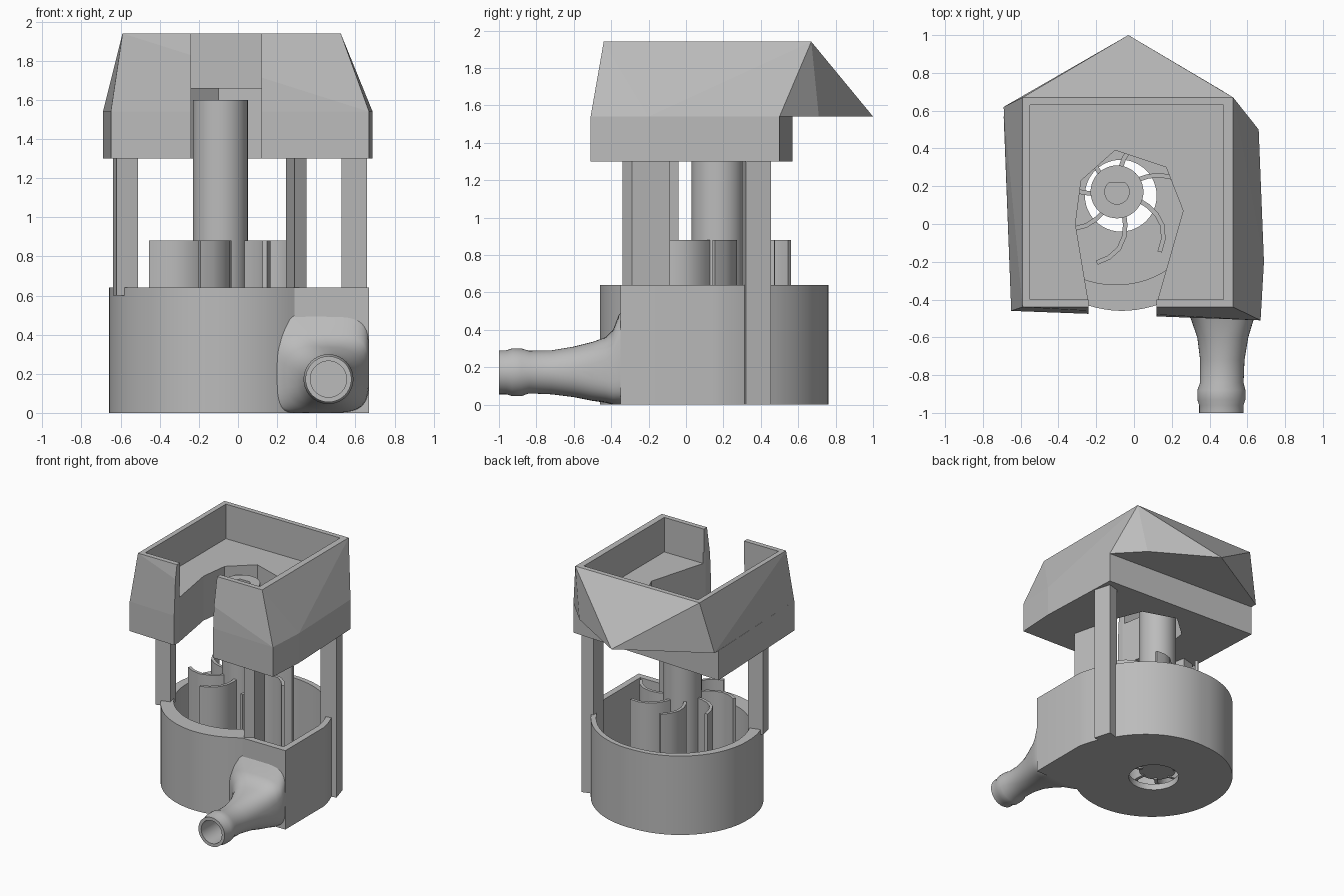
import bpy, bmesh, math
from mathutils import Vector

cube = bpy.data.objects.get("Cube")
if cube:
    bpy.data.objects.remove(cube, do_unlink=True)

gray = bpy.data.materials.new("plain gray")
gray.use_nodes = True
gray.diffuse_color = (0.5, 0.5, 0.5, 1)
gray.node_tree.nodes["Principled BSDF"].inputs["Base Color"].default_value = (0.5, 0.5, 0.5, 1)


def finish(name, bm, smooth=False):
    bmesh.ops.recalc_face_normals(bm, faces=bm.faces)
    mesh = bpy.data.meshes.new(name)
    bm.to_mesh(mesh)
    bm.free()
    mesh.materials.append(gray)
    obj = bpy.data.objects.new(name, mesh)
    bpy.context.collection.objects.link(obj)
    if smooth:
        bpy.ops.object.select_all(action='DESELECT')
        obj.select_set(True)
        bpy.context.view_layer.objects.active = obj
        bpy.ops.object.shade_smooth_by_angle(angle=math.radians(30))
    return obj


def prism(name, pts, z0, z1, smooth=False):
    """Upright solid with the footprint pts."""
    bm = bmesh.new()
    base = bm.faces.new([bm.verts.new((x, y, z0)) for x, y in pts])
    ext = bmesh.ops.extrude_face_region(bm, geom=[base])
    bmesh.ops.translate(bm, vec=(0, 0, z1 - z0),
                        verts=[g for g in ext["geom"] if isinstance(g, bmesh.types.BMVert)])
    return finish(name, bm, smooth)


def rect(x0, x1, y0, y1):
    return [(x0, y0), (x1, y0), (x1, y1), (x0, y1)]


def circle(cx, cy, r, n=48):
    return [(cx + r * math.cos(2 * math.pi * i / n), cy + r * math.sin(2 * math.pi * i / n))
            for i in range(n)]


def hull(name, rings):
    bm = bmesh.new()
    for pts, z in rings:
        for x, y in pts:
            bm.verts.new((x, y, z))
    bmesh.ops.convex_hull(bm, input=bm.verts)
    return finish(name, bm)


def cut(obj, cutter, op='DIFFERENCE'):
    mod = obj.modifiers.new(cutter.name, 'BOOLEAN')
    mod.operation, mod.solver, mod.object = op, 'EXACT', cutter
    bpy.context.view_layer.update()
    done = bpy.data.meshes.new_from_object(obj.evaluated_get(bpy.context.evaluated_depsgraph_get()))
    obj.modifiers.clear()
    obj.data = done
    bpy.data.objects.remove(cutter, do_unlink=True)


def spiral(cx, cy, keys, step=4):
    """Points at radii interpolated between (degrees, radius) keys."""
    pts = []
    for (a0, r0), (a1, r1) in zip(keys, keys[1:]):
        n = max(1, round(abs(a1 - a0) / step))
        for i in range(n):
            t = i / n
            a, r = math.radians(a0 + (a1 - a0) * t), r0 + (r1 - r0) * t
            pts.append((cx + r * math.cos(a), cy + r * math.sin(a)))
    return pts


# Spiral pump casing, open on top
CX, CY = -0.07, 0.15
outer = spiral(CX, CY, [(-54, .61), (-90, .61), (-180, .59), (-270, .61), (-335, .68), (-360, .74)])
outer += [(.67, .15), (.67, -.35), (.29, -.35)]
inner = spiral(CX, CY, [(-54, .46), (-90, .47), (-180, .52), (-270, .57), (-335, .64), (-360, .69)])
inner += [(.62, .15), (.62, -.30), (.36, -.30)]
casing = prism("pump_casing", outer, 0, .64)
cut(casing, prism("casing_cavity", inner, .05, .8))
cut(casing, prism("inlet_hole", circle(CX, CY, .19), -.1, .2))
bpy.context.view_layer.objects.active = casing
casing.select_set(True)
bpy.ops.object.shade_smooth_by_angle(angle=math.radians(25))

# Outlet: flared loft into a barbed hose nozzle with an open bore
sections = [  # y, left, right, bottom, top, squareness
    (-.31, .10, .67, .0, .54, 5), (-.36, .13, .67, .0, .48, 4.5), (-.39, .19, .665, .0, .40, 3.8),
    (-.43, .25, .655, .01, .36, 3.2), (-.50, .30, .635, .02, .335, 2.7), (-.60, .335, .605, .04, .31, 2.2),
    (-.72, .35, .585, .055, .29, 2), (-.84, .35, .58, .06, .288, 2), (-.88, .335, .59, .045, .3, 2),
    (-.93, .335, .59, .045, .3, 2), (-.96, .345, .58, .055, .29, 2), (-1.0, .345, .58, .055, .29, 2),
    (-1.0, .37, .555, .08, .265, 2), (-.45, .37, .555, .08, .265, 2)]
bm = bmesh.new()
SIDES = 40
rings = []
for y, x0, x1, z0, z1, p in sections:
    ring = []
    for i in range(SIDES):
        a = 2 * math.pi * i / SIDES
        c, s = math.cos(a), math.sin(a)
        ring.append(bm.verts.new(((x0 + x1) / 2 + (x1 - x0) / 2 * math.copysign(abs(c) ** (2 / p), c), y,
                                  (z0 + z1) / 2 + (z1 - z0) / 2 * math.copysign(abs(s) ** (2 / p), s))))
    rings.append(ring)
for a, b in zip(rings, rings[1:]):
    for i in range(SIDES):
        j = (i + 1) % SIDES
        bm.faces.new((a[i], a[j], b[j], b[i]))
bm.faces.new(rings[-1])
bm.faces.new(rings[0])
nozzle = finish("outlet_nozzle", bm, True)
cut(nozzle, prism("nozzle_trim", inner, .05, .8))
cut(nozzle, prism("nozzle_trim_round", circle(CX, CY, .55), -.1, .8))

# Shaft with a flat-sided socket in the top
SX, SY = -0.09, 0.17
shaft = prism("shaft", circle(SX, SY, .14), .06, 1.6, True)
socket = [(x, min(y, SY + .05)) for x, y in circle(SX, SY, .065, 32)]
cut(shaft, prism("shaft_socket", socket, 1.35, 1.8))

# Curved impeller blades around the shaft
blade_path = [(-72, .12), (-76, .18), (-81, .24), (-88, .30), (-97, .35), (-106, .39)]
for k in range(7):
    mid = [Vector((SX + r * math.cos(math.radians(a + k * 360 / 7)),
                   SY + r * math.sin(math.radians(a + k * 360 / 7)))) for a, r in blade_path]
    sides = []
    for i, p in enumerate(mid):
        d = (mid[min(i + 1, len(mid) - 1)] - mid[max(i - 1, 0)]).normalized()
        sides.append((p, Vector((-d.y, d.x)) * .012))
    loop = [tuple(p + n) for p, n in sides] + [tuple(p - n) for p, n in reversed(sides)]
    prism("impeller_blade_%d" % (k + 1), loop, .05, .88, True)

# Three support legs between casing and head
prism("leg_back", [(.53, .30), (.66, .32), (.62, .455), (.53, .43)], 0, 1.32)
prism("leg_right", [(-.62, -.17), (-.51, -.14), (-.53, -.04), (-.64, -.07)], .6, 1.32)
prism("leg_front", [(.29, -.34), (.35, -.29), (.30, -.085), (.245, -.14)], .05, 1.32)

# Faceted motor holder: lower slab, then a taper up to a square rim
front = [(-.65, -.46), (.67, -.51), (.688, -.2), (.66, .5)]
head = hull("motor_holder", [(front + [(-.69, .57)], 1.3), (front + [(-.69, .57)], 1.54)])
upper = hull("holder_taper", [(front + [(.46, .71), (-.03, 1.0), (-.69, .62)], 1.54),
                              (rect(-.59, .525, -.44, .67), 1.94)])
cut(head, upper, 'UNION')
cut(head, prism("motor_bay", rect(-.55, .475, -.40, .63), 1.66, 2.2))
cut(head, prism("front_slot", rect(-.24, .12, -.8, -.38), 1.1, 2.2))
opening = [(-.24, -.42), (.12, -.42), (.26, .07), (.17, .30), (-.1, .39), (-.28, .23), (-.31, 0)]
cut(head, prism("shaft_opening", opening, 1.1, 1.75))
